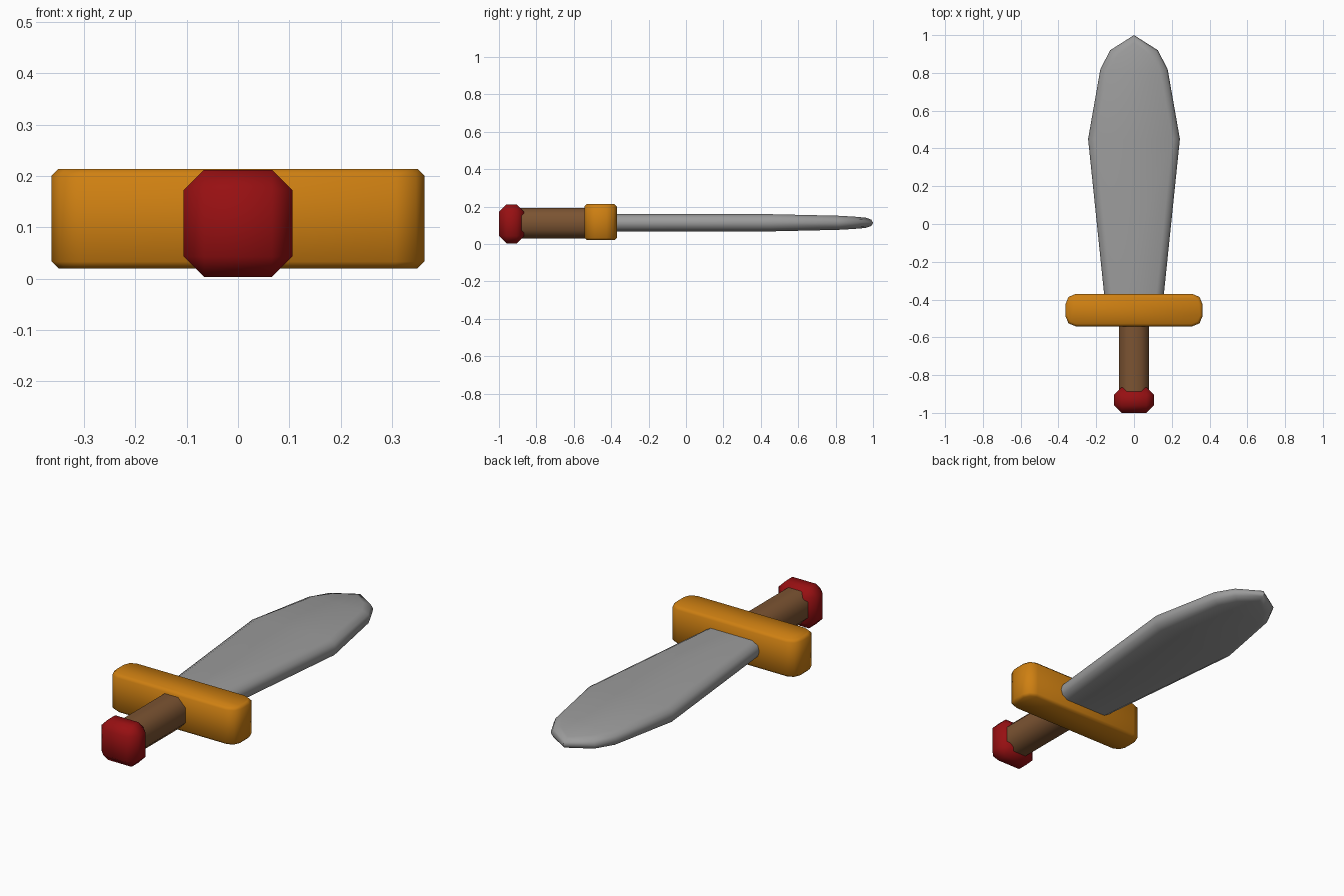
import bpy, bmesh, math

if "Cube" in bpy.data.objects:
    bpy.data.objects.remove(bpy.data.objects["Cube"])

ZC = 0.113  # centre height of the whole sword


def material(name, rgb):
    m = bpy.data.materials.new(name)
    m.diffuse_color = (*rgb, 1)
    m.use_nodes = True
    m.node_tree.nodes["Principled BSDF"].inputs["Base Color"].default_value = m.diffuse_color
    return m


steel = material("steel grey", (0.33, 0.33, 0.33))
gold = material("golden orange", (0.62, 0.215, 0.006))
brown = material("brown", (0.2, 0.088, 0.032))
red = material("dark red", (0.31, 0.005, 0.006))


def finish(name, bm, mat, angle=50):
    bmesh.ops.recalc_face_normals(bm, faces=bm.faces)
    me = bpy.data.meshes.new(name)
    bm.to_mesh(me)
    bm.free()
    me.materials.append(mat)
    ob = bpy.data.objects.new(name, me)
    bpy.context.collection.objects.link(ob)
    bpy.ops.object.select_all(action='DESELECT')
    ob.select_set(True)
    bpy.context.view_layer.objects.active = ob
    bpy.ops.object.shade_smooth_by_angle(angle=math.radians(angle))
    return ob


def box(x, y0, y1, z0, z1):
    bm = bmesh.new()
    bmesh.ops.create_cube(bm, size=1)
    for v in bm.verts:
        v.co = (v.co.x * 2 * x, y0 + (v.co.y + 0.5) * (y1 - y0), z0 + (v.co.z + 0.5) * (z1 - z0))
    return bm


def bevel(bm, edges, width, segments=1):
    bmesh.ops.bevel(bm, geom=edges, offset=width, offset_type='OFFSET',
                    segments=segments, profile=0.5, affect='EDGES')


def along(bm, axis):
    return [e for e in bm.edges
            if abs((e.verts[0].co - e.verts[1].co).normalized()[axis]) > 0.99]


# Pommel: chamfered block
bm = box(0.106, -1.0, -0.865, 0.003, 0.212)
bevel(bm, bm.edges[:], 0.04)
finish("pommel", bm, red)

# Grip: eight-sided bar
bm = box(0.08, -0.93, -0.5, 0.03, 0.193)
bevel(bm, along(bm, 1), 0.042)
finish("grip", bm, brown)

# Guard: bar with wide rounded upright corners and small edge bevels
bm = box(0.363, -0.542, -0.37, 0.02, 0.214)
bevel(bm, along(bm, 2), 0.055, 2)
rim = [e for e in bm.edges if abs(e.verts[0].co.z - e.verts[1].co.z) < 1e-5]
bevel(bm, rim, 0.013)
finish("guard", bm, gold)

# Blade: rounded-edge section lofted along (y, half width, thickness factor, tip pull)
stations = [(-0.45, 0.15, 1, 0), (0.45, 0.243, 1, 0), (0.82, 0.178, 0.82, 0.2),
            (0.92, 0.126, 0.72, 0.6), (1.0, 0.0, 0.6, 1)]
half = [(0.04, 0.046), (0.009, 0.028), (0.0, 0.0), (0.009, -0.028), (0.04, -0.046)]
section = [(1, i, z) for i, z in half] + [(-1, i, z) for i, z in reversed(half)]
bm = bmesh.new()
rings = [[bm.verts.new((s * max(w - i, 0), y - i * pull, ZC + z * thick)) for s, i, z in section]
         for y, w, thick, pull in stations]
n = len(section)
for a, b in zip(rings, rings[1:]):
    for k in range(n):
        bm.faces.new((a[k], a[(k + 1) % n], b[(k + 1) % n], b[k]))
bm.faces.new(rings[0])
bmesh.ops.remove_doubles(bm, verts=bm.verts, dist=1e-4)
finish("blade", bm, steel)
